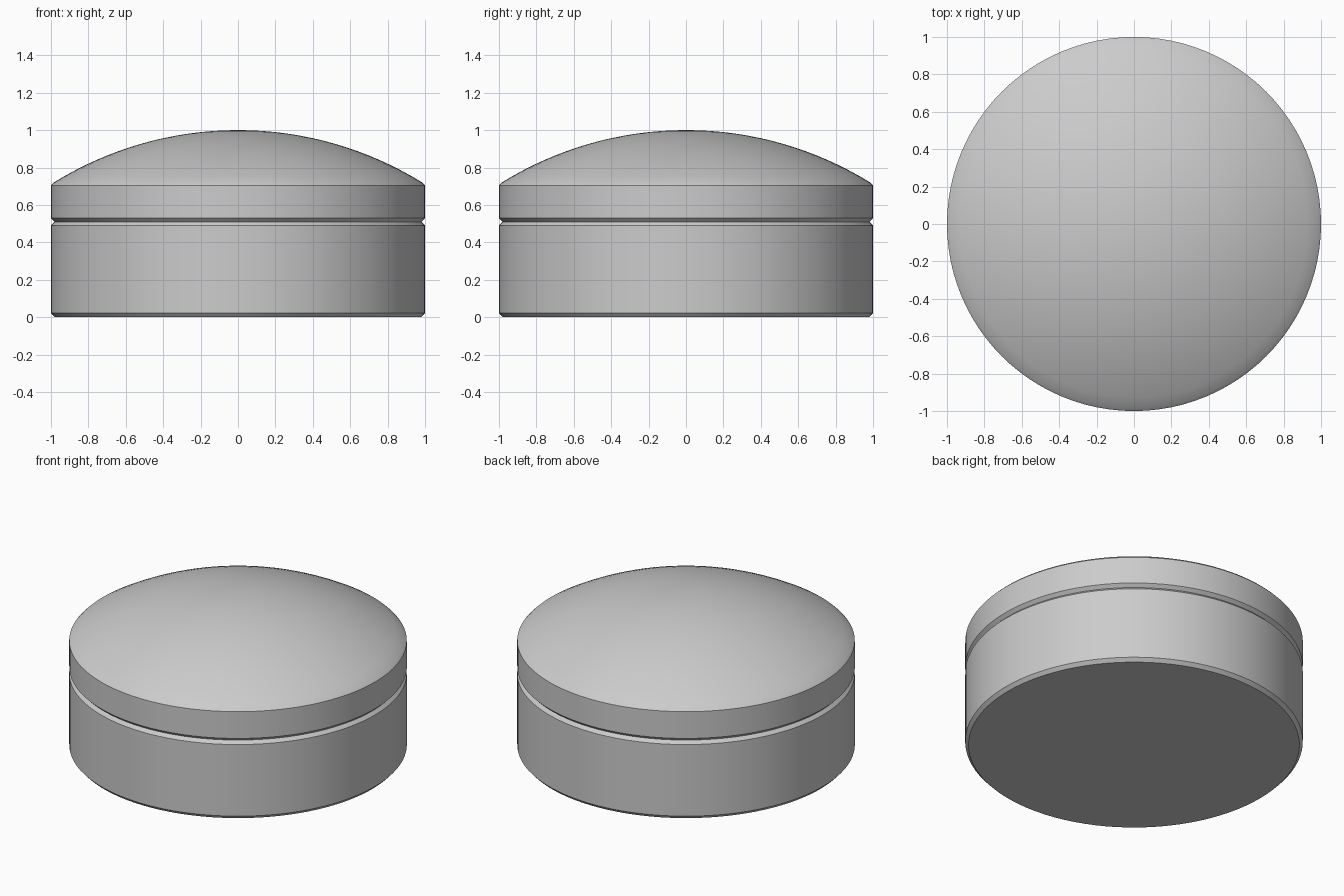
import bpy, bmesh, math

if "Cube" in bpy.data.objects:
    bpy.data.objects.remove(bpy.data.objects["Cube"], do_unlink=True)

SEGMENTS = 96

grey = bpy.data.materials.new("light_grey")
grey.use_nodes = True
grey.diffuse_color = (0.6, 0.6, 0.6, 1)
grey.node_tree.nodes["Principled BSDF"].inputs["Base Color"].default_value = (0.6, 0.6, 0.6, 1)


def lathe(name, profile):
    """Turn an (r, z) profile, listed from bottom to top, about the z axis."""
    bm = bmesh.new()
    verts = [bm.verts.new((r, 0, z)) for r, z in profile]
    edges = [bm.edges.new(pair) for pair in zip(verts, verts[1:])]
    bmesh.ops.spin(bm, geom=verts + edges, cent=(0, 0, 0), axis=(0, 0, 1),
                   angle=math.tau, steps=SEGMENTS, use_duplicate=False)
    bmesh.ops.remove_doubles(bm, verts=bm.verts, dist=1e-4)
    # Close any open rim with a flat cap
    rims = [e for e in bm.edges if e.is_boundary]
    bmesh.ops.holes_fill(bm, edges=rims, sides=0)
    bmesh.ops.recalc_face_normals(bm, faces=bm.faces)
    mesh = bpy.data.meshes.new(name)
    bm.to_mesh(mesh)
    bm.free()
    mesh.materials.append(grey)
    obj = bpy.data.objects.new(name, mesh)
    bpy.context.collection.objects.link(obj)
    bpy.ops.object.select_all(action='DESELECT')
    obj.select_set(True)
    bpy.context.view_layer.objects.active = obj
    bpy.ops.object.shade_smooth_by_angle(angle=math.radians(30))
    return obj


# Base drum with chamfered rims
lathe("base", [(0.98, 0), (1, 0.022), (1, 0.49), (0.98, 0.51)])

# Lid: chamfered lower rim, straight band, softened shoulder, spherical dome
SHOULDER_R, SHOULDER_Z, TOP = 0.985, 0.72, 1.0
rise = TOP - SHOULDER_Z
radius = (SHOULDER_R ** 2 + rise ** 2) / (2 * rise)
sweep = math.asin(SHOULDER_R / radius)
STEPS = 16
dome = []
for i in range(STEPS + 1):
    a = sweep * (1 - i / STEPS)
    dome.append((radius * math.sin(a), TOP - radius * (1 - math.cos(a))))
lathe("lid", [(0.98, 0.51), (1, 0.53), (1, 0.705)] + dome)
